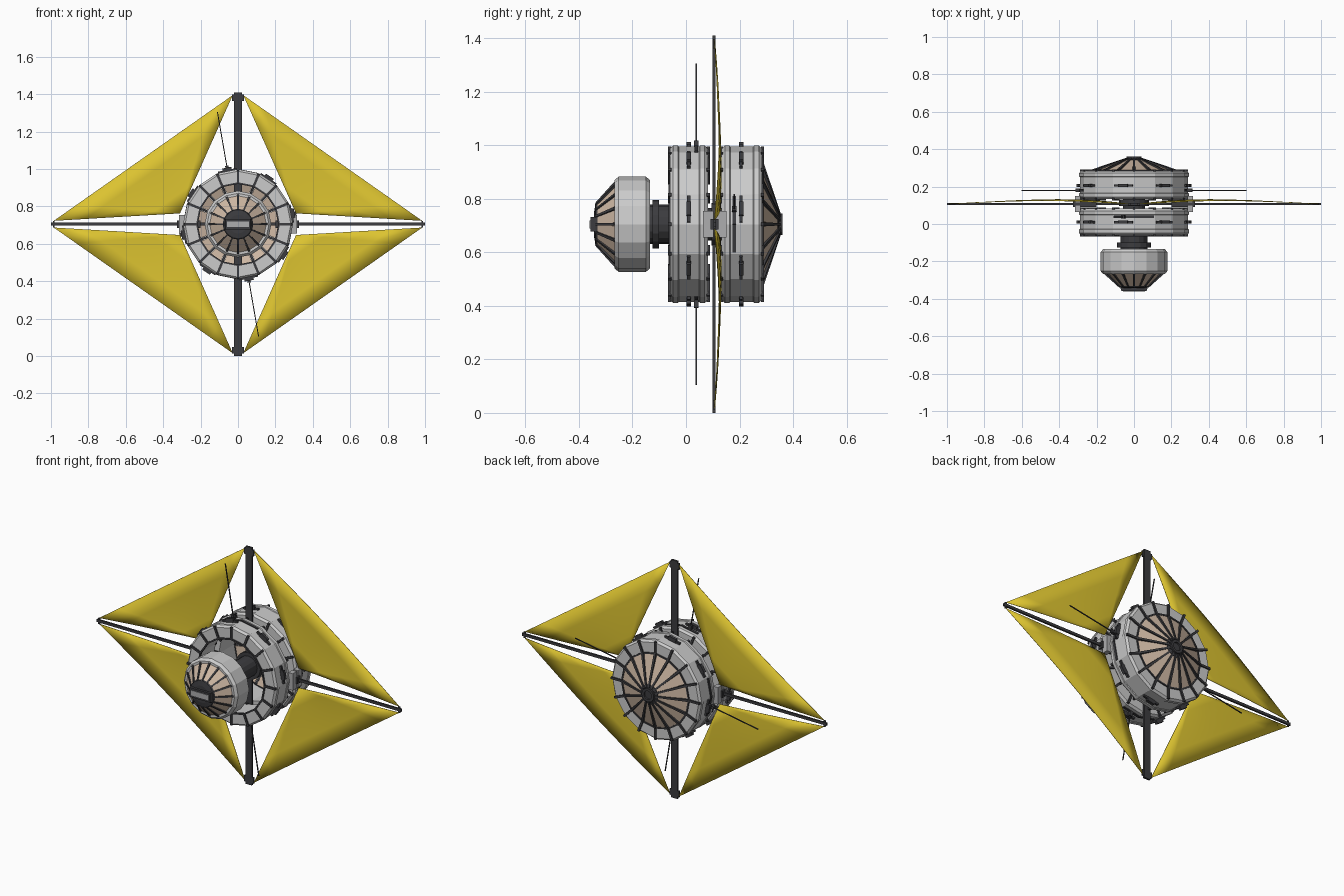
import bpy, bmesh, math
from mathutils import Vector

if "Cube" in bpy.data.objects:
    bpy.data.objects.remove(bpy.data.objects["Cube"])

CZ, N = 0.705, 16      # height of the main axis, number of sides


def mat(name, col):
    m = bpy.data.materials.new(name)
    m.diffuse_color = (*col, 1)
    m.use_nodes = True
    m.node_tree.nodes["Principled BSDF"].inputs["Base Color"].default_value = m.diffuse_color
    return m


DARK = mat("dark_metal", (0.045, 0.045, 0.05))
TAN = mat("tan_panel", (0.62, 0.48, 0.37))
GOLD = mat("gold_film", (0.72, 0.55, 0.03))
GREY = mat("light_grey", (0.42, 0.42, 0.43))


def polar(r, a, y):
    return Vector((r * math.cos(a), y, CZ + r * math.sin(a)))


def finish(name, bm, m=None):
    bmesh.ops.recalc_face_normals(bm, faces=bm.faces)
    me = bpy.data.meshes.new(name)
    bm.to_mesh(me)
    bm.free()
    ob = bpy.data.objects.new(name, me)
    bpy.context.collection.objects.link(ob)
    if m:
        me.materials.append(m)
    return ob


def lathe(name, prof, m=None, closed=True, n=N):
    """Revolve (radius, y) points about the main axis; open profiles get capped."""
    bm = bmesh.new()
    rows = [[bm.verts.new(polar(r, 2 * math.pi * i / n, y)) for i in range(n)] for r, y in prof]
    for j in range(len(rows) if closed else len(rows) - 1):
        a, b = rows[j], rows[(j + 1) % len(rows)]
        for i in range(n):
            k = (i + 1) % n
            bm.faces.new((a[i], a[k], b[k], b[i]))
    if not closed:
        bm.faces.new(rows[0])
        bm.faces.new(rows[-1])
    return finish(name, bm, m)


def bar(bm, p, q, side, w, t, w2=None):
    """Box from p to q, width w (w2 at q) along side, thickness t across."""
    p, q = Vector(p), Vector(q)
    s = Vector(side).normalized()
    u = (q - p).cross(s).normalized()
    vs = []
    for c, ww in ((p, w), (q, w if w2 is None else w2)):
        vs.append([bm.verts.new(c + s * a * ww / 2 + u * b * t / 2)
                   for a, b in ((-1, -1), (1, -1), (1, 1), (-1, 1))])
    bm.faces.new(vs[0])
    bm.faces.new(vs[1])
    for i in range(4):
        k = (i + 1) % 4
        bm.faces.new((vs[0][i], vs[0][k], vs[1][k], vs[1][i]))


def radial(name, angles, r1, y1, r2, y2, w, t, m, w2=None):
    """Repeat one bar around the axis."""
    bm = bmesh.new()
    for a in angles:
        bar(bm, polar(r1, a, y1), polar(r2, a, y2), (-math.sin(a), 0, math.cos(a)), w, t, w2)
    return finish(name, bm, m)


def tube(name, r, y0, y1, m, n=N):
    return lathe(name, [(r, y0), (r, y1)], m, False, n)


step = 2 * math.pi / N
verts = [step * i for i in range(N)]
mids = [step * (i + 0.5) for i in range(N)]

# main rings and front drum
for name, y0, y1 in (("front_ring", -0.06, 0.082), ("rear_ring", 0.133, 0.284)):
    lathe(name, [(0.22, y0), (0.283, y0), (0.294, y0 + 0.012), (0.294, y0 + 0.03),
                 (0.29, y0 + 0.033), (0.29, y1 - 0.033), (0.294, y1 - 0.03),
                 (0.294, y1 - 0.012), (0.283, y1), (0.22, y1)])
lathe("front_drum", [(0.14, -0.267), (0.165, -0.267), (0.178, -0.252), (0.178, -0.15),
                     (0.165, -0.134), (0.14, -0.134)])
tube("drum_back_plate", 0.15, -0.15, -0.138, DARK)

# central spine
tube("neck_flange", 0.09, -0.125, -0.1, DARK)
tube("neck", 0.073, -0.138, -0.04, DARK)
tube("core_tube", 0.06, -0.04, 0.34, DARK)
tube("core_collar", 0.08, 0.095, 0.13, DARK)

# dark straps on the ring faces and edges
for name, y in (("front_ring_straps", -0.061), ("front_ring_back_straps", 0.083),
                ("rear_ring_front_straps", 0.132), ("rear_ring_straps", 0.286)):
    radial(name, verts, 0.217, y, 0.29, y, 0.013, 0.012, DARK)
for name, y in (("front_ring_rim", -0.06), ("rear_ring_rim", 0.284)):
    lathe(name, [(0.215, y - 0.006), (0.224, y - 0.006), (0.224, y + 0.006), (0.215, y + 0.006)], DARK)

# rear cone
radial("rear_cone_panels", mids, 0.215, 0.282, 0.05, 0.342, 0.068, 0.005, TAN, 0.013)
radial("rear_cone_ribs", verts, 0.224, 0.286, 0.04, 0.348, 0.013, 0.012, DARK, 0.01)
lathe("rear_hub", [(0.058, 0.335), (0.058, 0.345), (0.04, 0.347), (0.04, 0.36),
                   (0.025, 0.36), (0.025, 0.35)], DARK, False)

# front cone and docking nose
radial("front_cone_panels", mids, 0.15, -0.262, 0.075, -0.333, 0.048, 0.005, TAN, 0.024)
radial("front_cone_ribs", verts, 0.155, -0.265, 0.075, -0.337, 0.011, 0.01, DARK, 0.008)
lathe("nose_hub", [(0.088, -0.322), (0.078, -0.338), (0.05, -0.343)], DARK, False)
bm = bmesh.new()
bar(bm, (0, -0.335, CZ), (0, -0.357, CZ), (1, 0, 0), 0.15, 0.055, 0.135)
finish("nose_block", bm, DARK)
bm = bmesh.new()
bar(bm, (-0.058, -0.357, CZ), (0.058, -0.357, CZ), (0, 0, 1), 0.03, 0.006)
finish("nose_plate", bm, GREY)

# clips around both rings
for name, y in (("front_ring_clips", 0.01), ("rear_ring_clips", 0.206)):
    cl = mids[::2]
    radial(name, cl, 0.28, y, 0.308, y, 0.05, 0.017, DARK)
    radial(name + "_bases", cl, 0.28, y, 0.296, y, 0.1, 0.012, DARK)

# slots and whip antennas: vertical pair on the front ring, sideways pair on the rear
for tag, y, base in (("front", 0.038, math.pi / 2), ("rear", 0.18, 0)):
    slots, whips = bmesh.new(), bmesh.new()
    for a in (base, base + math.pi):
        c, s = math.cos(a), math.sin(a)
        P = lambda r, t: Vector((r * c - t * s, y, CZ + r * s + t * c))
        for sg in (-1, 1):
            bar(slots, P(0.291, 0), P(0.27, sg * 0.105), (0, 1, 0), 0.014, 0.008)
        bar(whips, P(0.285, 0.055), P(0.312, 0.06), (0, 1, 0), 0.018, 0.018)
        bar(whips, P(0.3, 0.058), P(0.6, 0.11), (0, 1, 0), 0.005, 0.005)
    finish(tag + "_ring_slots", slots, DARK)
    finish(tag + "_whip_antennas", whips, DARK)

# mast, booms and their end fittings
bm = bmesh.new()
bar(bm, (0, 0.105, 0.0), (0, 0.105, 2 * CZ), (1, 0, 0), 0.042, 0.012)
for z in (0.03, 2 * CZ - 0.03):
    bar(bm, (-0.032, 0.105, z), (0.032, 0.105, z), (0, 0, 1), 0.035, 0.01)
finish("mast", bm, DARK)
bm = bmesh.new()
for s in (-1, 1):
    bar(bm, (s * 0.05, 0.107, CZ), (s, 0.107, CZ), (0, 0, 1), 0.016, 0.01)
    bar(bm, (s * 0.98, 0.107, CZ), (s * 0.99, 0.107, CZ), (0, 0, 1), 0.036, 0.008)
    bar(bm, (s * 0.2, 0.107, CZ), (s * 0.325, 0.107, CZ), (0, 0, 1), 0.04, 0.03)
finish("side_booms", bm, DARK)
bm = bmesh.new()
for s in (-1, 1):
    for y in (0.083, 0.132):
        bar(bm, (s * 0.285, y, CZ), (s * 0.315, y, CZ), (0, 0, 1), 0.1, 0.038)
finish("boom_root_boxes", bm, GREY)

# four gently bowed triangular sails
bm = bmesh.new()
T, S = 8, 4
A, B, C = Vector((0.028, 0.69)), Vector((0.985, 0.018)), Vector((0.31, 0.058))
for sx in (-1, 1):
    for sz in (-1, 1):
        g = []
        for i in range(T + 1):
            t = i / T
            row = []
            for j in range(S + 1):
                k = j / S
                p = C.lerp(A.lerp(B, t), k)
                y = 0.127 * (1 - k) + k * (0.107 + 0.018 * math.sin(math.pi * t)) \
                    + 0.02 * k * (1 - k)
                row.append(bm.verts.new((sx * p.x, y, CZ + sz * p.y)))
            g.append(row)
        for i in range(T):
            for j in range(S):
                bm.faces.new((g[i][j], g[i + 1][j], g[i + 1][j + 1], g[i][j + 1]))
bmesh.ops.remove_doubles(bm, verts=bm.verts, dist=1e-5)
sails = finish("sails", bm, GOLD)
for p in sails.data.polygons:
    p.use_smooth = True
mod = sails.modifiers.new("thickness", "SOLIDIFY")
mod.thickness = 0.003
mod.offset = 0
